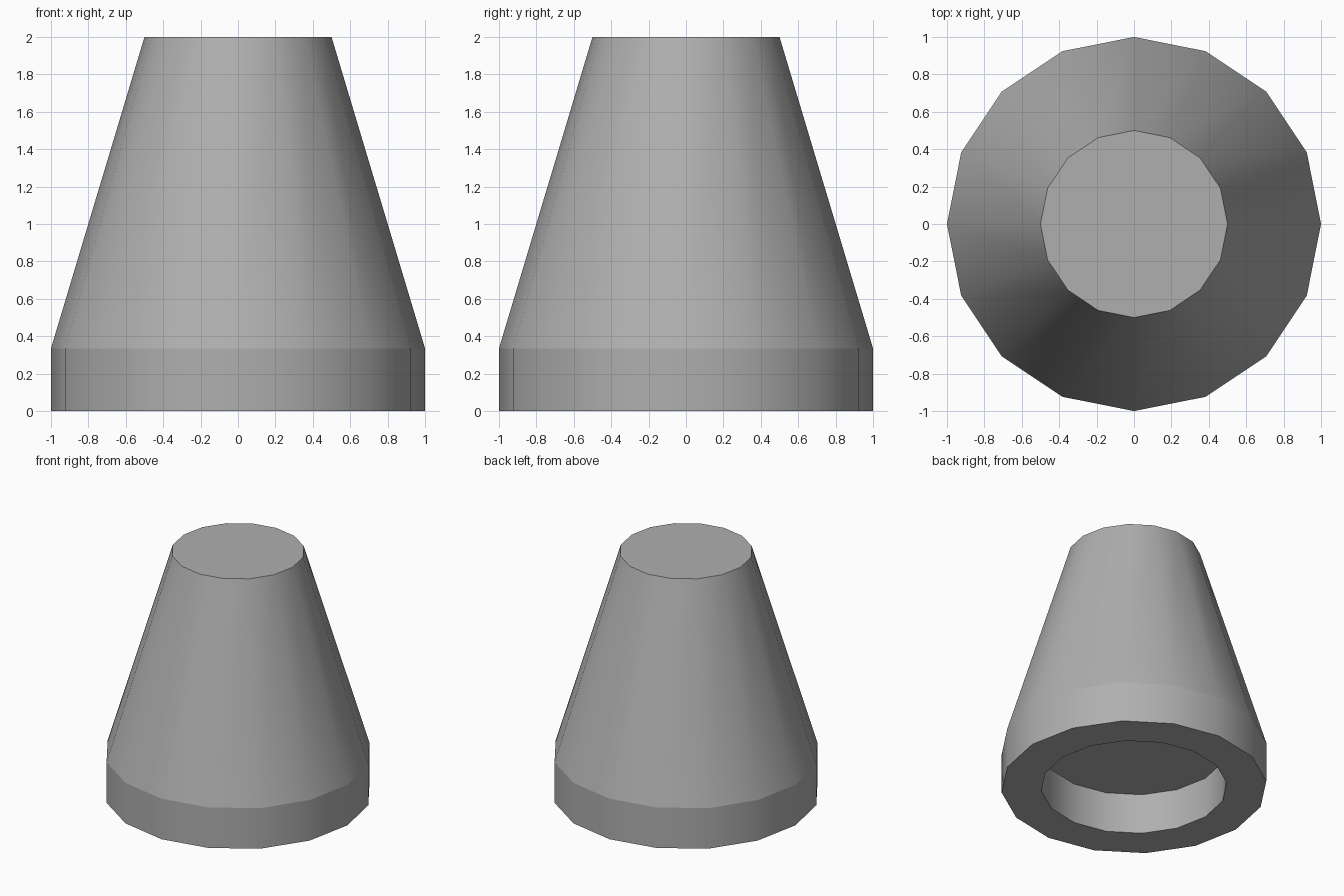
import bpy, bmesh, math

if "Cube" in bpy.data.objects:
    bpy.data.objects.remove(bpy.data.objects["Cube"])

SIDES = 16
# (radius, z) profile: recess ceiling, recess rim, outer foot, collar top, cone top
PROFILE = [(0.70, 0.335), (0.70, 0.0), (1.0, 0.0), (1.0, 0.335), (0.50, 2.0)]

bm = bmesh.new()

# Rings of vertices, one per profile point
rings = []
for r, z in PROFILE:
    rings.append([bm.verts.new((r * math.cos(2 * math.pi * i / SIDES),
                                r * math.sin(2 * math.pi * i / SIDES), z))
                  for i in range(SIDES)])

# Walls between neighbouring rings, smooth around the axis
for a, b in zip(rings, rings[1:]):
    for i in range(SIDES):
        j = (i + 1) % SIDES
        bm.faces.new((a[i], a[j], b[j], b[i])).smooth = True

# Flat caps: recess ceiling and cone top
bm.faces.new(rings[0])
bm.faces.new(rings[-1])
bmesh.ops.recalc_face_normals(bm, faces=bm.faces)

# Every ring is a crisp edge, including the shallow collar crease
for ring in rings:
    for i in range(SIDES):
        bm.edges.get((ring[i], ring[(i + 1) % SIDES])).smooth = False

mesh = bpy.data.meshes.new("tapered_cap")
bm.to_mesh(mesh)
bm.free()
cap = bpy.data.objects.new("tapered_cap", mesh)
bpy.context.collection.objects.link(cap)

# Dark grey finish
grey = bpy.data.materials.new("dark_grey")
grey.diffuse_color = (0.43, 0.43, 0.43, 1.0)
grey.use_nodes = True
grey.node_tree.nodes["Principled BSDF"].inputs["Base Color"].default_value = grey.diffuse_color
mesh.materials.append(grey)
